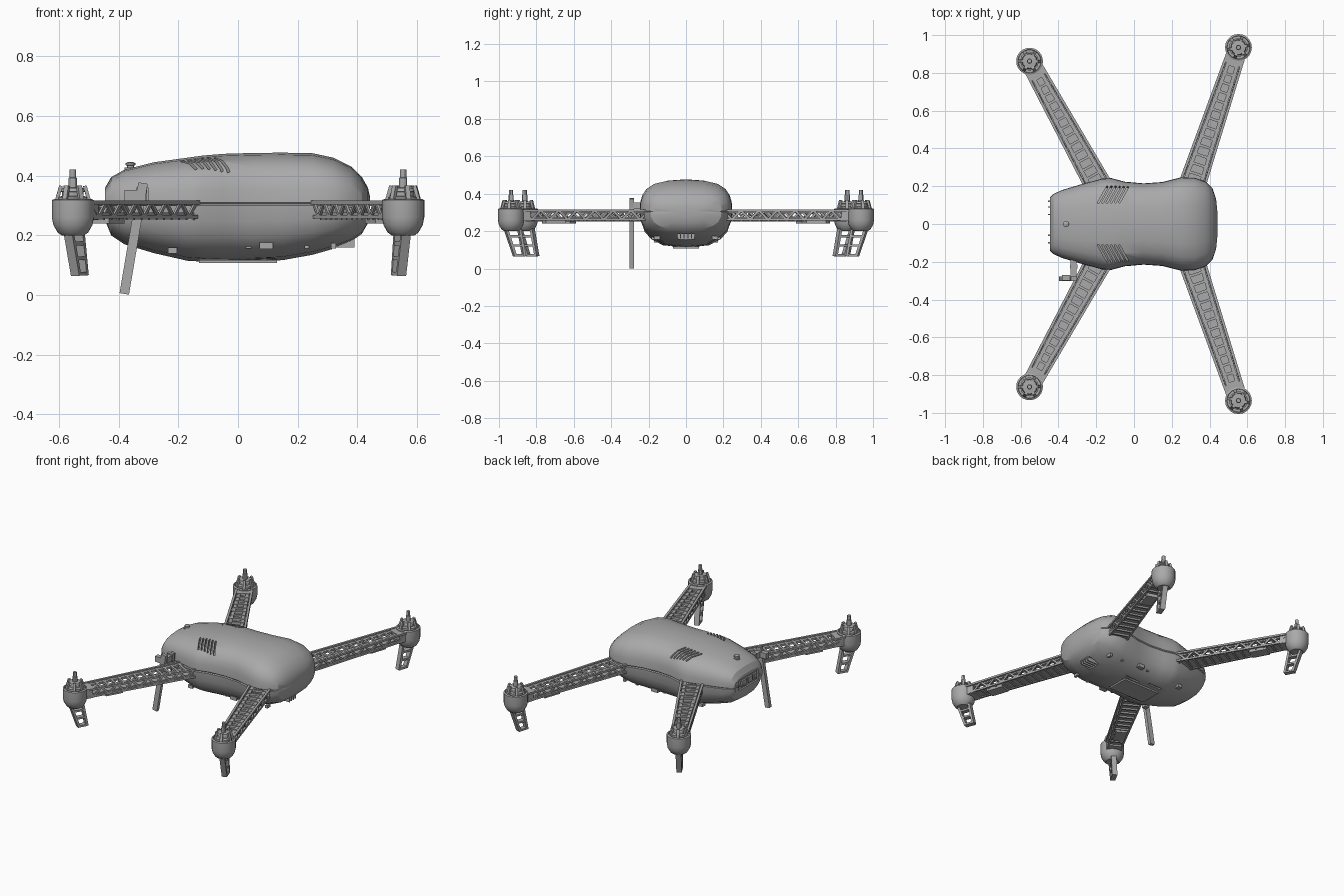
import bpy, bmesh
from math import pi, cos, sin, atan2
from mathutils import Matrix, Vector

cube = bpy.data.objects.get("Cube")
if cube:
    bpy.data.objects.remove(cube)

grey = bpy.data.materials.new("grey_plastic")
grey.use_nodes = True
tone = (0.4, 0.4, 0.4, 1)
grey.diffuse_color = tone
grey.node_tree.nodes["Principled BSDF"].inputs["Base Color"].default_value = tone


def finish(bm, name, matrix=None, smooth=None):
    """Turn a bmesh into a named object, optionally smooth shaded."""
    if matrix is not None:
        bm.transform(matrix)
    bmesh.ops.recalc_face_normals(bm, faces=bm.faces)
    mesh = bpy.data.meshes.new(name)
    bm.to_mesh(mesh)
    bm.free()
    mesh.materials.append(grey)
    obj = bpy.data.objects.new(name, mesh)
    bpy.context.collection.objects.link(obj)
    if smooth:
        shade(obj, smooth)
    return obj


def shade(obj, angle):
    bpy.ops.object.select_all(action="DESELECT")
    obj.select_set(True)
    bpy.context.view_layer.objects.active = obj
    bpy.ops.object.shade_smooth_by_angle(angle=angle)


def add_box(bm, size, centre, turn=None):
    rotation = turn if turn is not None else Matrix()
    matrix = Matrix.Translation(centre) @ rotation @ Matrix.Diagonal((*size, 1))
    bmesh.ops.create_cube(bm, size=1, matrix=matrix)


def add_beam(bm, start, end, width, height):
    """Rectangular bar running from one point to another."""
    start, end = Vector(start), Vector(end)
    run = end - start
    turn = run.to_track_quat("X", "Z").to_matrix().to_4x4()
    add_box(bm, (run.length, width, height), (start + end) / 2, turn)


def add_lathe(bm, profile, sides, centre=(0, 0)):
    rings = []
    for r, z in profile:
        rings.append([bm.verts.new((centre[0] + r * cos(2 * pi * i / sides),
                                    centre[1] + r * sin(2 * pi * i / sides), z))
                      for i in range(sides)])
    skin(bm, rings)


def skin(bm, rings):
    """Bridge matching rings of vertices and cap both ends."""
    for a, b in zip(rings, rings[1:]):
        for i in range(len(a)):
            j = (i + 1) % len(a)
            bm.faces.new((a[i], a[j], b[j], b[i]))
    bm.faces.new(rings[0][::-1])
    bm.faces.new(rings[-1])


# Body shell: stations of x, half width, top and bottom height
SEAM = 0.305
stations = [(-.445, .14, .36, .25), (-.425, .16, .395, .2), (-.38, .18, .42, .17),
            (-.28, .21, .445, .14), (-.17, .24, .46, .115), (-.12, .243, .467, .112),
            (-.05, .224, .473, .112), (.05, .215, .476, .112), (.15, .222, .477, .117),
            (.25, .247, .475, .135), (.32, .245, .46, .155), (.38, .224, .43, .18),
            (.415, .19, .395, .205), (.435, .13, .36, .24), (.442, .06, .33, .28)]
upper = [(.98, 0), (1, .03), (.99, .28), (.95, .5), (.86, .7), (.7, .86), (.42, .96), (0, 1)]
lower = [(1, .03), (.98, .3), (.91, .56), (.77, .76), (.5, .94), (0, 1)]
bm = bmesh.new()
rings = []
for x, w, top, bottom in stations:
    half = [(u * w, SEAM - v * (SEAM - bottom)) for u, v in reversed(lower)]
    half += [(u * w, SEAM + v * (top - SEAM)) for u, v in upper]
    loop = half + [(-y, z) for y, z in reversed(half[1:-1])]
    rings.append([bm.verts.new((x, y, z)) for y, z in loop])
skin(bm, rings)
body = finish(bm, "body_shell")

# Slots cut in the shell: side vents, belly vents, nose scoop, rear panel
bm = bmesh.new()
for side in (-1, 1):
    for i in range(6):
        x = -.19 + i * .022
        add_beam(bm, (x, side * .11, .452), (x + .05, side * .2, .418), .009, .06)
    for i in range(5):
        add_box(bm, (.1, .012, .03), (-.08 + (i % 2) * .16, side * (.02 + i * .02), .115))
add_box(bm, (.09, .09, .07), (.36, 0, .15))
add_box(bm, (.03, .2, .065), (-.45, 0, .305))
cutter = finish(bm, "slot_cutter")
cutter.hide_render = True
cut = body.modifiers.new("slots", "BOOLEAN")
cut.object = cutter
cut.solver = "EXACT"
bpy.context.view_layer.objects.active = body
bpy.ops.object.modifier_apply(modifier=cut.name)
bpy.data.objects.remove(cutter)
shade(body, pi / 7)

# Scoop slats
bm = bmesh.new()
for i in range(4):
    add_box(bm, (.075, .006, .04), (.352, -.03 + i * .02, .18))
finish(bm, "nose_scoop_slats")

# Rear sockets and pins
bm = bmesh.new()
for y, width in ((-.07, .03), (-.02, .04), (.045, .05)):
    add_box(bm, (.02, width, .035), (-.435, y, .305))
for y in (-.1, -.06, .05, .09, .12):
    add_box(bm, (.035, .007, .007), (-.438, y, .285 + abs(y) * .2))
finish(bm, "rear_sockets")

# Knob on the top
bm = bmesh.new()
add_lathe(bm, [(.02, .41), (.02, .427), (.012, .428), (.012, .434),
               (.016, .435), (.016, .442), (.01, .445)], 12, (-.36, 0))
finish(bm, "top_knob", smooth=pi / 6)

# Latches and screw bosses along the lower shell
bm = bmesh.new()
for side in (-1, 1):
    add_box(bm, (.045, .03, .022), (.095, side * .17, .165))
    add_box(bm, (.03, .03, .02), (-.22, side * .155, .15))
    for x in (.035, .23, .32):
        add_box(bm, (.016, .03, .018), (x, side * .155, .165))
add_box(bm, (.26, .14, .01), (.0, 0, .112))
finish(bm, "lower_latches")


def build_arm(name, root, hub):
    """Lattice arm with motor pod and landing leg, laid out along local x."""
    root, hub = Vector(root), Vector(hub)
    run = hub - root
    length = run.length
    place = Matrix.Translation((*root, 0)) @ Matrix.Rotation(atan2(run.y, run.x), 4, "Z")
    top, base, bays = .31, .262, 15
    end = length - .05

    def half_width(x):
        return .066 - .022 * x / length

    # Ladder deck, floor and side trusses
    bm = bmesh.new()
    floor = [bm.verts.new((x, s * (half_width(x) - .012), z))
             for z in (base, base + .014)
             for x, s in ((0, -1), (end, -1), (end, 1), (0, 1))]
    skin(bm, [floor[:4], floor[4:]])
    for s in (-1, 1):
        for z, inset, width in ((top, 0, .014), (top - .006, .022, .02), (base, .006, .012)):
            add_beam(bm, (0, s * (half_width(0) - inset), z),
                     (end, s * (half_width(end) - inset), z), width, .012)
    for i in range(bays + 1):
        x = end * i / bays
        w = half_width(x)
        add_box(bm, (.014, 2 * w - .02, .014), (x, 0, top - .004))
        add_box(bm, (.012, 2 * w - .02, .012), (x, 0, base - .004))
        if i < bays:
            nxt = end * (i + 1) / bays
            a, b = (top, base) if i % 2 else (base, top)
            for s in (-1, 1):
                add_beam(bm, (x, s * (w - .004), a),
                         (nxt, s * (half_width(nxt) - .004), b), .008, .012)
    add_box(bm, (.11, .07, .02), (length - .24, 0, base - .012))
    finish(bm, name + "_arm", place)

    # Motor pod
    bm = bmesh.new()
    add_lathe(bm, [(.038, .2), (.052, .21), (.066, .235), (.071, .26), (.071, .318),
                   (.062, .322), (.06, .31), (.04, .31)], 20, (length, 0))
    add_box(bm, (.07, .09, .06), (length - .06, 0, .283))
    finish(bm, name + "_motor_pod", place, pi / 6)

    # Motor with cage posts and shaft
    bm = bmesh.new()
    add_lathe(bm, [(.05, .305), (.05, .328), (.036, .332), (.036, .345),
                   (.042, .347), (.038, .358), (.014, .36), (.014, .392),
                   (.011, .394), (.011, .42)], 12, (length, 0))
    for i in range(6):
        turn = pi * i / 3
        c, s = cos(turn), sin(turn)
        add_beam(bm, (length + .056 * c, .056 * s, .31),
                 (length + .04 * c, .04 * s, .366), .016, .012)
    finish(bm, name + "_motor", place, pi / 6)

    # Landing leg: two slanted rails joined by rungs
    bm = bmesh.new()
    outer = Vector((length + .036, 0, .23)), Vector((length - .022, 0, .066))
    inner = Vector((length - .042, 0, .23)), Vector((length - .074, 0, .066))
    for rail in (outer, inner):
        add_beam(bm, rail[0], rail[1], .032, .014)
    for t in (.35, .65, .97):
        add_beam(bm, outer[0].lerp(outer[1], t), inner[0].lerp(inner[1], t), .03, .012)
    finish(bm, name + "_landing_leg", place)


for word, side in (("front", -1), ("back", 1)):
    build_arm(word + "_left", (.295, side * .17), (.553, side * .935))
    build_arm(word + "_right", (-.17, side * .17), (-.553, side * .862))

# Swivelling aerial with its bracket
bm = bmesh.new()
add_beam(bm, (-.32, -.18, .335), (-.32, -.28, .335), .03, .035)
add_box(bm, (.07, .03, .035), (-.345, -.285, .335))
add_box(bm, (.04, .02, .05), (-.32, -.225, .335))
finish(bm, "aerial_bracket")
bm = bmesh.new()
add_beam(bm, (-.318, -.29, .375), (-.381, -.29, .004), .022, .032)
finish(bm, "aerial")
